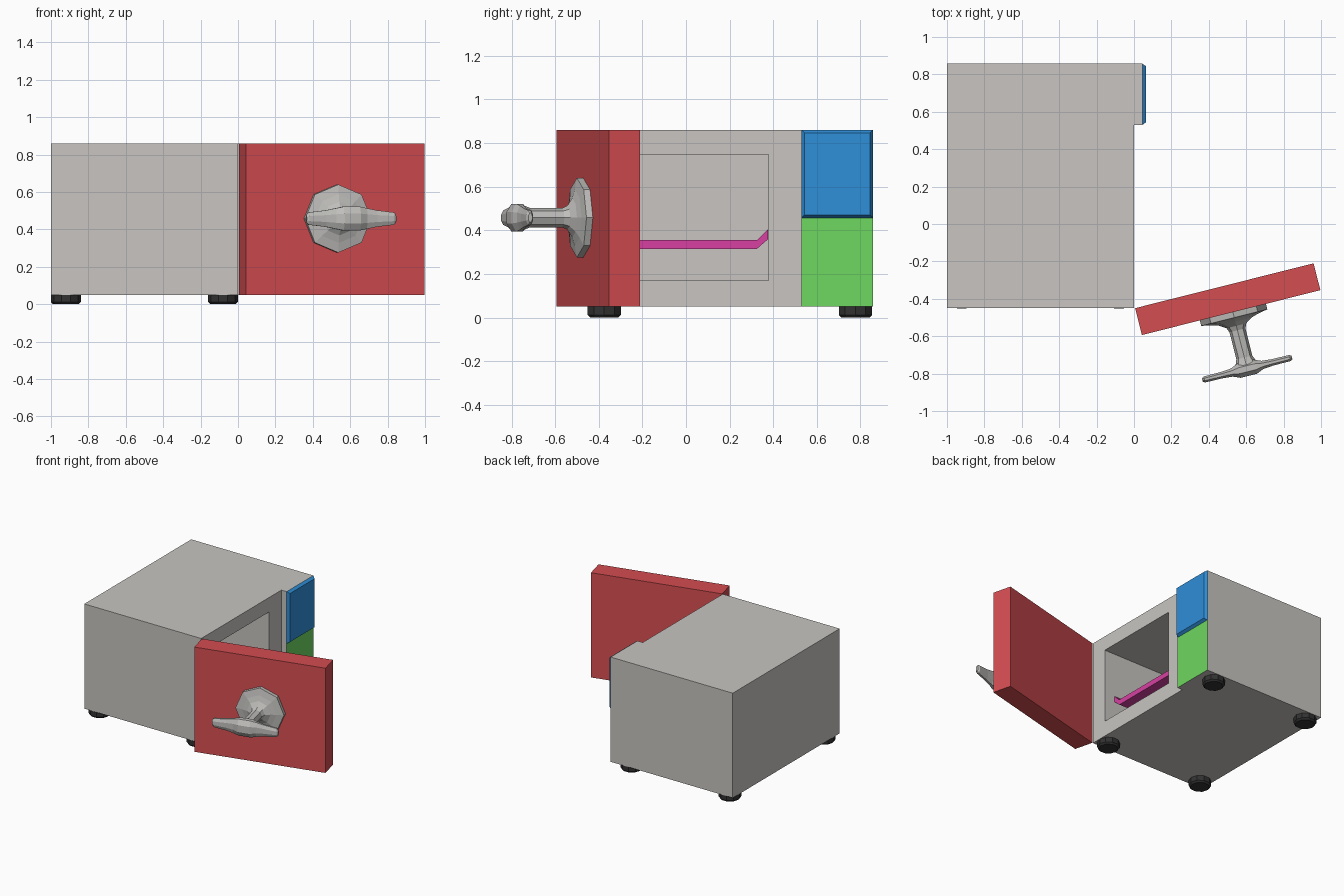
import bpy, bmesh, math
from mathutils import Matrix, Vector

cube = bpy.data.objects.get("Cube")
if cube:
    bpy.data.objects.remove(cube, do_unlink=True)


def material(name, rgb):
    lin = [((c / 255 + 0.055) / 1.055) ** 2.4 if c > 10 else c / 3294 for c in rgb]
    m = bpy.data.materials.new(name)
    m.use_nodes = True
    m.diffuse_color = (*lin, 1)
    m.node_tree.nodes["Principled BSDF"].inputs["Base Color"].default_value = (*lin, 1)
    return m


GREY = material("warm grey casing", (200, 197, 193))
METAL = material("handle metal", (192, 191, 188))
RED = material("door red", (212, 77, 81))
BLUE = material("display blue", (46, 142, 216))
GREEN = material("panel green", (110, 215, 96))
PINK = material("tray magenta", (215, 65, 162))
BLACK = material("foot black", (50, 50, 50))


def finish(name, bm, *mats):
    bmesh.ops.recalc_face_normals(bm, faces=bm.faces)
    me = bpy.data.meshes.new(name)
    bm.to_mesh(me)
    bm.free()
    ob = bpy.data.objects.new(name, me)
    bpy.context.collection.objects.link(ob)
    for m in mats:
        me.materials.append(m)
    return ob


def box_mesh(lo, hi):
    lo, hi = Vector(lo), Vector(hi)
    bm = bmesh.new()
    bmesh.ops.create_cube(bm, size=1, matrix=Matrix.Translation((lo + hi) / 2)
                          @ Matrix.Diagonal((*(hi - lo), 1)))
    return bm


def loft(name, rings, mat):
    """Skin a list of equal-length point rings and cap both ends."""
    bm = bmesh.new()
    rows = [[bm.verts.new(p) for p in ring] for ring in rings]
    n = len(rows[0])
    for a, b in zip(rows, rows[1:]):
        for i in range(n):
            j = (i + 1) % n
            bm.faces.new((a[i], a[j], b[j], b[i]))
    bm.faces.new(rows[0])
    bm.faces.new(rows[-1])
    return finish(name, bm, mat)


def circle(n, phase=0):
    return [(math.cos(t), math.sin(t)) for t in
            (2 * math.pi * (i + phase) / n for i in range(n))]


LOW, TOP, FRONT, BACK = 0.05, 0.86, -0.45, 0.857
SPLIT, PANEL_Y, PANEL_X = 0.457, 0.53, 0.045

# Casing with the oven cavity cut into its open side
casing = finish("casing", box_mesh((-1, FRONT, LOW), (0, BACK, TOP)), GREY)
cutter = finish("cavity_cutter", box_mesh((-0.88, -0.32, 0.17), (0.2, 0.378, 0.748)), GREY)
cutter.hide_render = True
cut = casing.modifiers.new("cavity", "BOOLEAN")
cut.operation = "DIFFERENCE"
cut.solver = "EXACT"
cut.object = cutter
bpy.context.view_layer.objects.active = casing
bpy.ops.object.modifier_apply(modifier="cavity")
bpy.data.objects.remove(cutter, do_unlink=True)

# Control panel, its lower outer face green
bm = box_mesh((-0.002, PANEL_Y, LOW), (PANEL_X, BACK, TOP))
bmesh.ops.bisect_plane(bm, geom=bm.verts[:] + bm.edges[:] + bm.faces[:],
                       plane_co=(0, 0, SPLIT), plane_no=(0, 0, 1))
bm.normal_update()
for f in bm.faces:
    if f.normal.x > 0.9 and f.calc_center_median().z < SPLIT:
        f.material_index = 1
finish("control_panel", bm, GREY, GREEN)


# Raised display with sloping borders
def display_ring(x, d):
    return [(x, PANEL_Y + d, SPLIT + d), (x, BACK - d, SPLIT + d),
            (x, BACK - d, TOP - d), (x, PANEL_Y + d, TOP - d)]


loft("display", [display_ring(PANEL_X, 0), display_ring(PANEL_X + 0.02, 0.014)], BLUE)

# Tray with upturned ends, extruded through the cavity
upper = [(-0.319, 0.405), (-0.27, 0.356), (0.328, 0.356), (0.377, 0.405)]
lower = [(0.377, 0.36), (0.325, 0.315), (-0.267, 0.315), (-0.319, 0.36)]
loft("tray", [[(x, y, z) for y, z in upper + lower] for x in (-0.879, -0.09)], PINK)

# Feet
for side, x in (("right", -0.92), ("left", -0.08)):
    for end, y in (("front", -0.375), ("back", 0.777)):
        loft(f"{end}_{side}_foot",
             [[(x + r * c, y + r * s, z) for c, s in circle(10)]
              for r, z in ((0.068, 0), (0.08, 0.012), (0.08, LOW))], BLACK)

# Door frame: x along the door, -y outward, swung open about the hinge corner
swing = Matrix.Translation((0.006, FRONT, 0)) @ Matrix.Rotation(math.radians(14.1), 4, "Z")
THICK, WIDTH = 0.148, 0.984
door = finish("door", box_mesh((0, -THICK, LOW), (WIDTH, 0, TOP)), RED)

# Handle base and stem, turned around the outward axis
U, Z = WIDTH / 2 + 0.01, 0.458
profile = [(0.182, 0), (0.182, 0.03), (0.13, 0.04), (0.09, 0.052),
           (0.055, 0.075), (0.044, 0.10), (0.044, 0.25), (0.06, 0.29)]
stem = loft("handle_stem", [[(U + r * c, -THICK - w, Z + r * s) for c, s in circle(8)]
                            for r, w in profile], METAL)

# Handle grip: tapered arms swelling to a central hub (offset, half depth, half height)
half = [(0.247, 0.010, 0.022), (0.235, 0.018, 0.036), (0.14, 0.019, 0.048),
        (0.085, 0.024, 0.06), (0.045, 0.042, 0.069)]
sections = [(-u, d, h) for u, d, h in half] + [(u, d, h) for u, d, h in reversed(half)]
grip = loft("handle_grip", [[(U + u, -THICK - 0.312 - d * c, Z + h * s)
                             for c, s in circle(8, 0.5)] for u, d, h in sections], METAL)

for ob in (door, stem, grip):
    ob.data.transform(swing)
